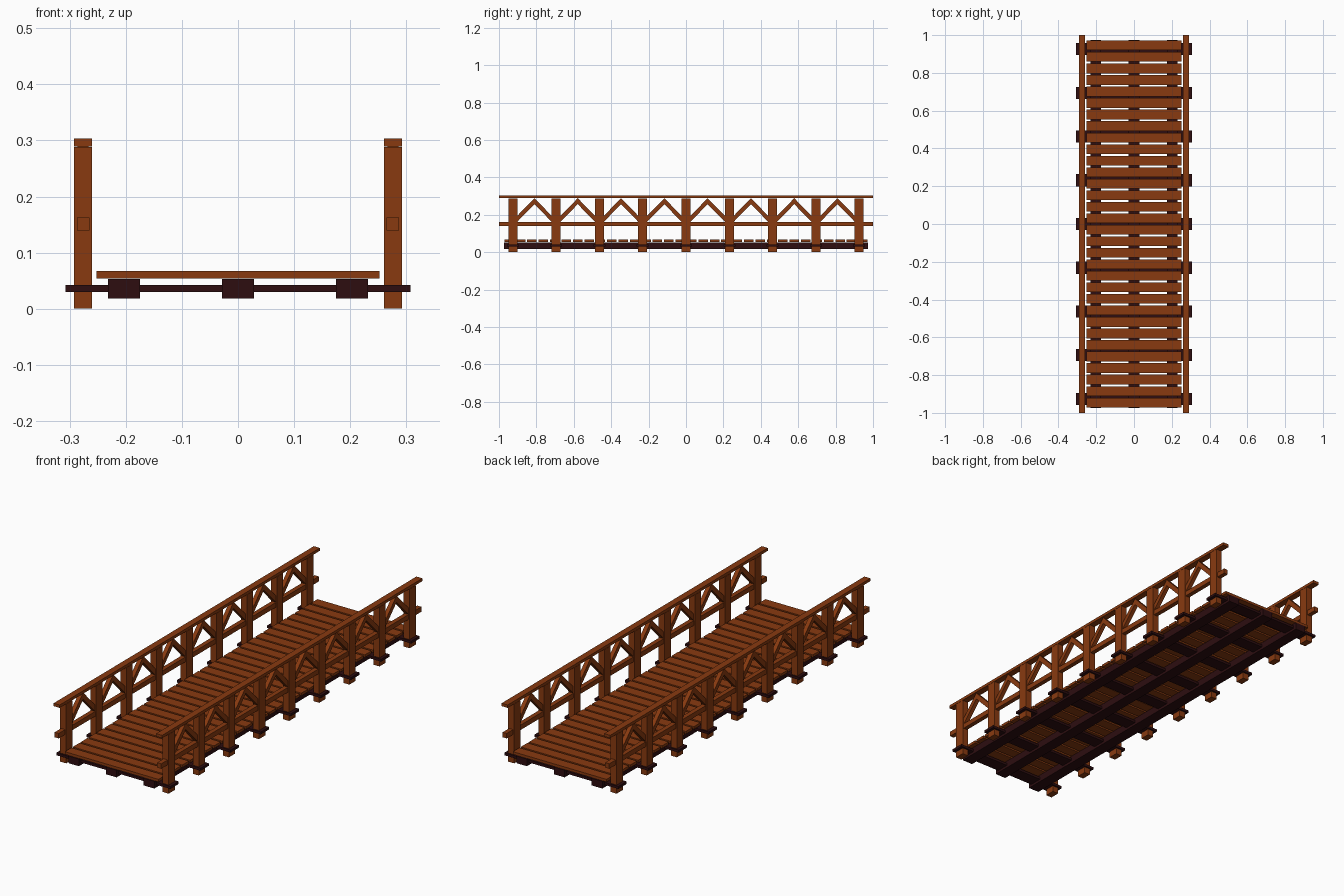
import bpy
import bmesh
from mathutils import Matrix, Vector

cube = bpy.data.objects.get("Cube")
if cube:
    bpy.data.objects.remove(cube, do_unlink=True)


def make_material(name, rgb):
    mat = bpy.data.materials.new(name)
    mat.use_nodes = True
    mat.diffuse_color = (*rgb, 1)
    mat.node_tree.nodes["Principled BSDF"].inputs["Base Color"].default_value = (*rgb, 1)
    return mat


brown_wood = make_material("brown_wood", (0.25, 0.042, 0.005))
dark_wood = make_material("dark_wood", (0.026, 0.004, 0.005))


def finish(bm, name, mat):
    bmesh.ops.recalc_face_normals(bm, faces=bm.faces)
    mesh = bpy.data.meshes.new(name)
    bm.to_mesh(mesh)
    bm.free()
    mesh.materials.append(mat)
    obj = bpy.data.objects.new(name, mesh)
    bpy.context.collection.objects.link(obj)
    return obj


def box(name, mat, x, y, z):
    """Box spanning the given (low, high) range on each axis."""
    bm = bmesh.new()
    spans = (x, y, z)
    centre = Vector([(a + b) / 2 for a, b in spans])
    size = Vector([b - a for a, b in spans])
    bmesh.ops.create_cube(bm, size=1, matrix=Matrix.Translation(centre) @ Matrix.Diagonal(size.to_4d()))
    return finish(bm, name, mat)


def around(centre, width):
    return (centre - width / 2, centre + width / 2)


def chevron(name, mat, x, y, half, apex, drop, thick):
    """Pair of mitred diagonal braces meeting under the handrail."""
    outline = [(-half, apex - drop), (0, apex), (half, apex - drop),
               (half, apex - drop - thick), (0, apex - thick), (-half, apex - drop - thick)]
    bm = bmesh.new()
    left, right = ([bm.verts.new((px, y + dy, z)) for dy, z in outline] for px in x)
    for a in range(6):
        b = (a + 1) % 6
        bm.faces.new((left[a], left[b], right[b], right[a]))
    for ring in (left, right):
        bm.faces.new((ring[0], ring[1], ring[4], ring[5]))
        bm.faces.new((ring[1], ring[2], ring[3], ring[4]))
    return finish(bm, name, mat)


BAY = 0.2315
POST_X = 0.276
post_ys = [BAY * i for i in range(-4, 5)]

# Lengthwise beams under the deck
for i in (-1, 0, 1):
    box("deck_beam", dark_wood, around(0.203 * i, 0.057), (-0.974, 0.974), (0.018, 0.053))

# Cross beams reaching out past the posts
for y in post_ys:
    box("cross_beam", dark_wood, (-0.307, 0.307), around(y, 0.064), (0.03, 0.042))

# Deck planks
PLANKS = 32
PITCH = 0.061
for i in range(PLANKS):
    y = (i - (PLANKS - 1) / 2) * PITCH
    box("deck_plank", brown_wood, (-0.252, 0.252), around(y, 0.051), (0.054, 0.067))

# Railings on both sides
for side, sign in (("left", 1), ("right", -1)):
    cx = sign * POST_X
    for y in post_ys:
        box(side + "_post", brown_wood, around(cx, 0.032), around(y, 0.048), (0, 0.288))
    box(side + "_handrail", brown_wood, around(cx, 0.032), (-1, 1), (0.289, 0.303))
    box(side + "_middle_rail", brown_wood, around(cx, 0.022), (-1, 1), (0.139, 0.163))
    for y in post_ys[:-1]:
        chevron(side + "_brace", brown_wood, around(cx, 0.02), y + BAY / 2,
                BAY / 2 - 0.02, 0.289, 0.098, 0.032)
